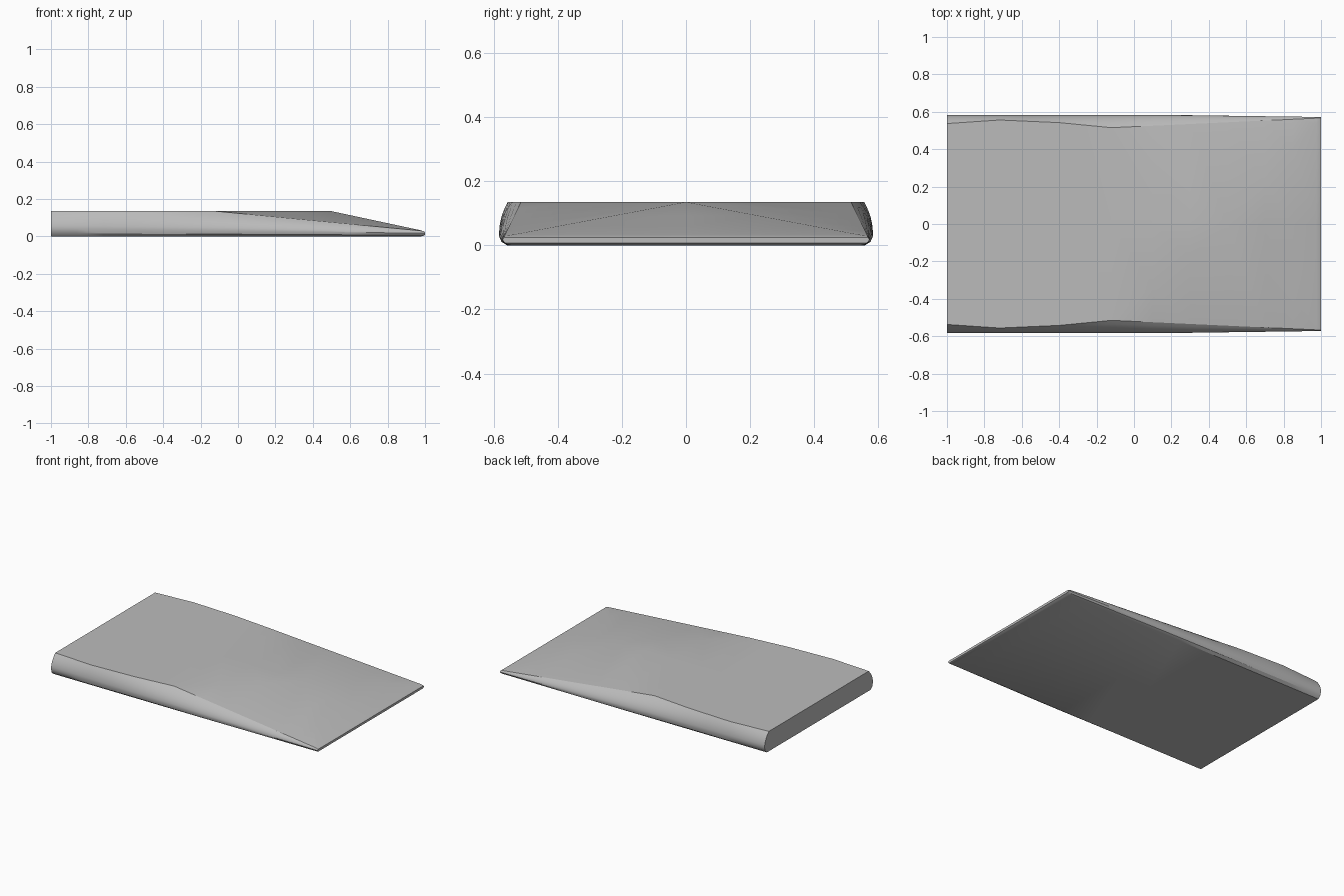
import bpy, bmesh, math

if "Cube" in bpy.data.objects:
    bpy.data.objects.remove(bpy.data.objects["Cube"], do_unlink=True)


def material(name, rgb):
    m = bpy.data.materials.new(name)
    m.use_nodes = True
    m.diffuse_color = (*rgb, 1)
    m.node_tree.nodes["Principled BSDF"].inputs["Base Color"].default_value = (*rgb, 1)
    return m


def lerp_table(table, x):
    """Piecewise linear lookup."""
    for (x0, v0), (x1, v1) in zip(table, table[1:]):
        if x <= x1:
            return v0 + (v1 - v0) * (x - x0) / (x1 - x0)
    return table[-1][1]


# Guide lines along the length of the wedge
TOP, TIP = 0.135, 0.028
RIDGE_Y = [(-1, .537), (-.72, .556), (-.4, .542), (-.12, .515), (1, .567)]
RIDGE_Z = [(-1, TOP), (-.12, TOP), (1, TIP)]
CREASE_Y = [(-.12, .515), (.5, 0), (1, .567)]
CENTRE_Z = [(-1, TOP), (.5, TOP), (1, TIP)]
WIDEST_Y = [(-1, .583), (.2, .583), (1, .572)]
WIDEST_Z = [(-1, .042), (1, .017)]
SIDE_STEPS = 6


def half_section(x):
    """Half outline from the bottom edge, up the bulging side, to the centre line."""
    nose = max(0, (x - .975) / .025)
    lo = .008 * nose ** 2
    drop = .004 * nose ** 2
    ry, rz = lerp_table(RIDGE_Y, x), lerp_table(RIDGE_Z, x) - drop
    wy, wz = lerp_table(WIDEST_Y, x), lerp_table(WIDEST_Z, x)
    pts = [(0, lo), (wy - .025 + .018 * nose, lo), (wy - .007 + .004 * nose, lo + (wz - lo) * .4)]
    for i in range(SIDE_STEPS + 1):
        s = i / SIDE_STEPS
        pts.append((ry + (wy - ry) * (1 - s * s), wz + (rz - wz) * s))
    if x <= -.12:
        crease = (ry, rz)
    else:
        cz = lerp_table(CENTRE_Z, x) - drop
        crease = (min(lerp_table(CREASE_Y, x), ry), cz)
    pts += [crease, (0, lerp_table(CENTRE_Z, x) - drop)]
    return pts


# Wedge body lofted through cross-sections
stations = [-1, -.86, -.72, -.56, -.4, -.26, -.12, .1, .3, .5, .7, .85, .975, .99, 1]
bm = bmesh.new()
rings = []
for x in stations:
    half = half_section(x)
    outline = half + [(-y, z) for y, z in reversed(half[1:-1])]
    rings.append([bm.verts.new((x, y, z)) for y, z in outline])
count = len(rings[0])
for a, b in zip(rings, rings[1:]):
    for i in range(count):
        j = (i + 1) % count
        bm.faces.new((a[i], a[j], b[j], b[i]))
bm.faces.new(rings[0])
bm.faces.new(rings[-1])
bmesh.ops.remove_doubles(bm, verts=bm.verts, dist=.0005)
bmesh.ops.recalc_face_normals(bm, faces=bm.faces)

mesh = bpy.data.meshes.new("wedge_body")
bm.to_mesh(mesh)
bm.free()
mesh.materials.append(material("light grey", (.5, .5, .5)))
wedge = bpy.data.objects.new("wedge_body", mesh)
bpy.context.collection.objects.link(wedge)

bpy.context.view_layer.objects.active = wedge
wedge.select_set(True)
bpy.ops.object.shade_smooth_by_angle(angle=math.radians(32))
